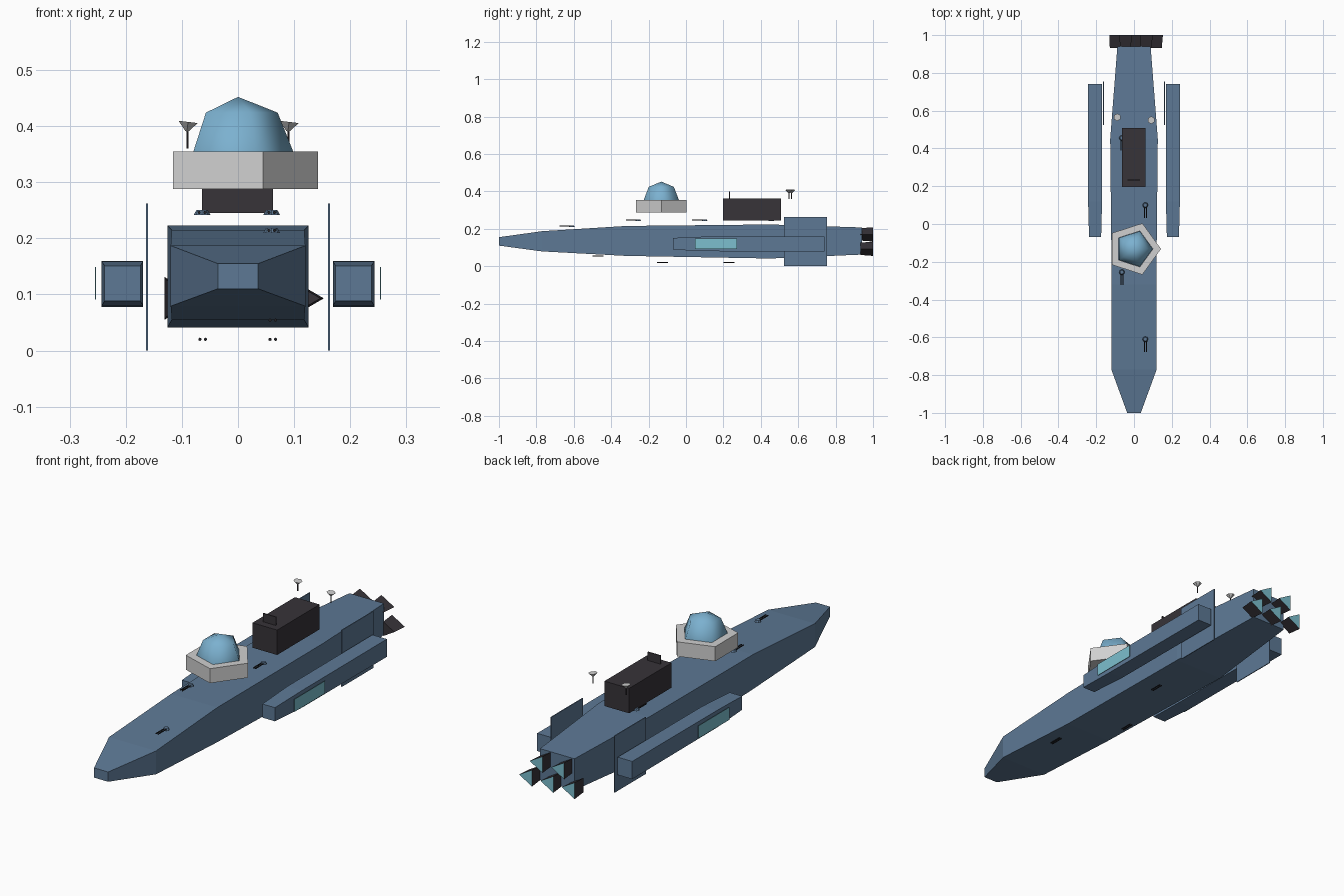
import bpy
import bmesh
from math import pi
from mathutils import Matrix, Vector

if "Cube" in bpy.data.objects:
    bpy.data.objects.remove(bpy.data.objects["Cube"])


def material(name, rgb):
    m = bpy.data.materials.new(name)
    m.use_nodes = True
    m.diffuse_color = (*rgb, 1)
    m.node_tree.nodes["Principled BSDF"].inputs["Base Color"].default_value = (*rgb, 1)
    return m


BLUE = material("hull blue", (0.11, 0.19, 0.30))
DARK = material("charcoal", (0.038, 0.033, 0.04))
WHITE = material("light grey", (0.63, 0.63, 0.63))
TEAL = material("glowing teal", (0.20, 0.52, 0.62))
GLASS = material("dome glass", (0.20, 0.44, 0.63))
BLACK = material("gun black", (0.015, 0.015, 0.018))


def finish(name, bm, *mats):
    bmesh.ops.recalc_face_normals(bm, faces=bm.faces)
    mesh = bpy.data.meshes.new(name)
    bm.to_mesh(mesh)
    bm.free()
    for m in mats:
        mesh.materials.append(m)
    ob = bpy.data.objects.new(name, mesh)
    bpy.context.collection.objects.link(ob)
    return ob


def box(name, mat, centre, size):
    bm = bmesh.new()
    bmesh.ops.create_cube(bm, size=1, matrix=Matrix.Translation(centre) @ Matrix.Diagonal((*size, 1)))
    return finish(name, bm, mat)


def cone(name, mat, centre, r1, r2, depth, sides, turn=None):
    bm = bmesh.new()
    bmesh.ops.create_cone(bm, cap_ends=True, segments=sides, radius1=r1, radius2=r2, depth=depth,
                          matrix=Matrix.Translation(centre) @ (turn or Matrix()))
    return finish(name, bm, mat)


def loft(name, mat, sections, x=0):
    """Rectangular sections along y: (y, half width, bottom, top)."""
    bm = bmesh.new()
    loops = [[bm.verts.new((x + sx * w, y, z)) for sx, z in ((-1, lo), (1, lo), (1, hi), (-1, hi))]
             for y, w, lo, hi in sections]
    for a, b in zip(loops, loops[1:]):
        for i in range(4):
            j = (i + 1) % 4
            bm.faces.new((a[i], a[j], b[j], b[i]))
    bm.faces.new(loops[0])
    bm.faces.new(loops[-1])
    return finish(name, bm, mat)


def lathe(name, mat, profile, centre, sides, closed):
    """Spin an (r, z) profile round z."""
    bm = bmesh.new()
    verts = [bm.verts.new((r, 0, z)) for r, z in profile]
    pairs = list(zip(verts, verts[1:])) + ([(verts[-1], verts[0])] if closed else [])
    edges = [bm.edges.new(p) for p in pairs]
    bmesh.ops.spin(bm, geom=verts + edges, cent=(0, 0, 0), axis=(0, 0, 1),
                   angle=2 * pi, steps=sides, use_merge=True)
    bmesh.ops.remove_doubles(bm, verts=bm.verts, dist=0.0005)
    bmesh.ops.translate(bm, verts=bm.verts, vec=centre)
    return finish(name, bm, mat)


# Main hull
loft("hull", BLUE, [(-1, 0.036, 0.11, 0.155), (-0.77, 0.12, 0.079, 0.187),
                    (-0.32, 0.118, 0.055, 0.215), (0.45, 0.126, 0.041, 0.223),
                    (0.94, 0.088, 0.062, 0.207)])

# Side pods, light panels and fins
for side, s in (("left", 1), ("right", -1)):
    loft(side + "_pod", BLUE, [(-0.07, 0.032, 0.088, 0.151), (0.12, 0.037, 0.08, 0.159),
                               (0.74, 0.037, 0.078, 0.16)], s * 0.206)
    box(side + "_light_panel", TEAL, (s * 0.254, 0.16, 0.12), (0.002, 0.225, 0.058))
    box(side + "_fin", BLUE, (s * 0.162, 0.64, 0.131), (0.004, 0.23, 0.262))

# Engines: three-sided nozzles with glowing rear faces
BACK = Matrix.Rotation(-pi / 2, 4, "X")
for z, xs in ((0.093, (-0.109, 0, 0.109)), (0.17, (-0.055, 0.055))):
    for x in xs:
        bm = bmesh.new()
        bmesh.ops.create_cone(bm, cap_ends=True, segments=3, radius1=0.038, radius2=0.044, depth=0.068)
        # Point the flat side towards -x
        tip = max((v.co for v in bm.verts), key=lambda c: c.z * 9 + c.x + c.y * 0.1)
        angle = Vector((tip.x, tip.y)).angle_signed(Vector((1, 0)))
        bm.transform(Matrix.Translation((x, 0.966, z)) @ BACK @ Matrix.Rotation(-angle, 4, "Z"))
        for f in bm.faces:
            f.material_index = int(f.calc_center_median().y > 0.99)
        finish("engine_nozzle", bm, DARK, TEAL)

# Bridge block
box("bridge", DARK, (-0.001, 0.352, 0.303), (0.126, 0.31, 0.115))
box("bridge_screen", DARK, (-0.001, 0.233, 0.38), (0.065, 0.004, 0.04))

# Observation dome and its collar
lathe("dome_collar", WHITE, [(0.1, 0.288), (0.143, 0.288), (0.143, 0.355), (0.1, 0.355)],
      (0, -0.132, 0), 5, True)
dome = lathe("dome", GLASS, [(0.099, 0.34), (0.099, 0.353), (0.0707, 0.424), (0, 0.452)],
             (0, -0.132, 0), 5, False)
for p in dome.data.polygons:
    p.use_smooth = True

# Dish antennas
for x, y in ((-0.09, 0.565), (0.09, 0.55)):
    cone("antenna_post", DARK, (x, y, 0.377), 0.0025, 0.0025, 0.034, 6)
    cone("antenna_dish", WHITE, (x, y, 0.399), 0.003, 0.02, 0.017, 6, Matrix.Rotation(0.12, 4, "Y"))


# Twin gun barrels, with a turret drum on the upper side
def barrels(x, y, z):
    for s in (-1, 1):
        cone("gun_barrel", BLACK, (x + s * 0.005, y, z), 0.003, 0.003, 0.06, 6, BACK)


for x, y, z in ((0.06, -0.61, 0.214), (-0.064, -0.255, 0.246), (0.06, 0.1, 0.246), (-0.064, 0.455, 0.246)):
    cone("turret", BLUE, (x, y, z), 0.015, 0.01, 0.009, 8)
    barrels(x, y - 0.037, z)
for x, y, z in ((0.062, -0.47, 0.054), (-0.063, -0.125, 0.02), (0.062, 0.23, 0.02)):
    barrels(x, y, z)
